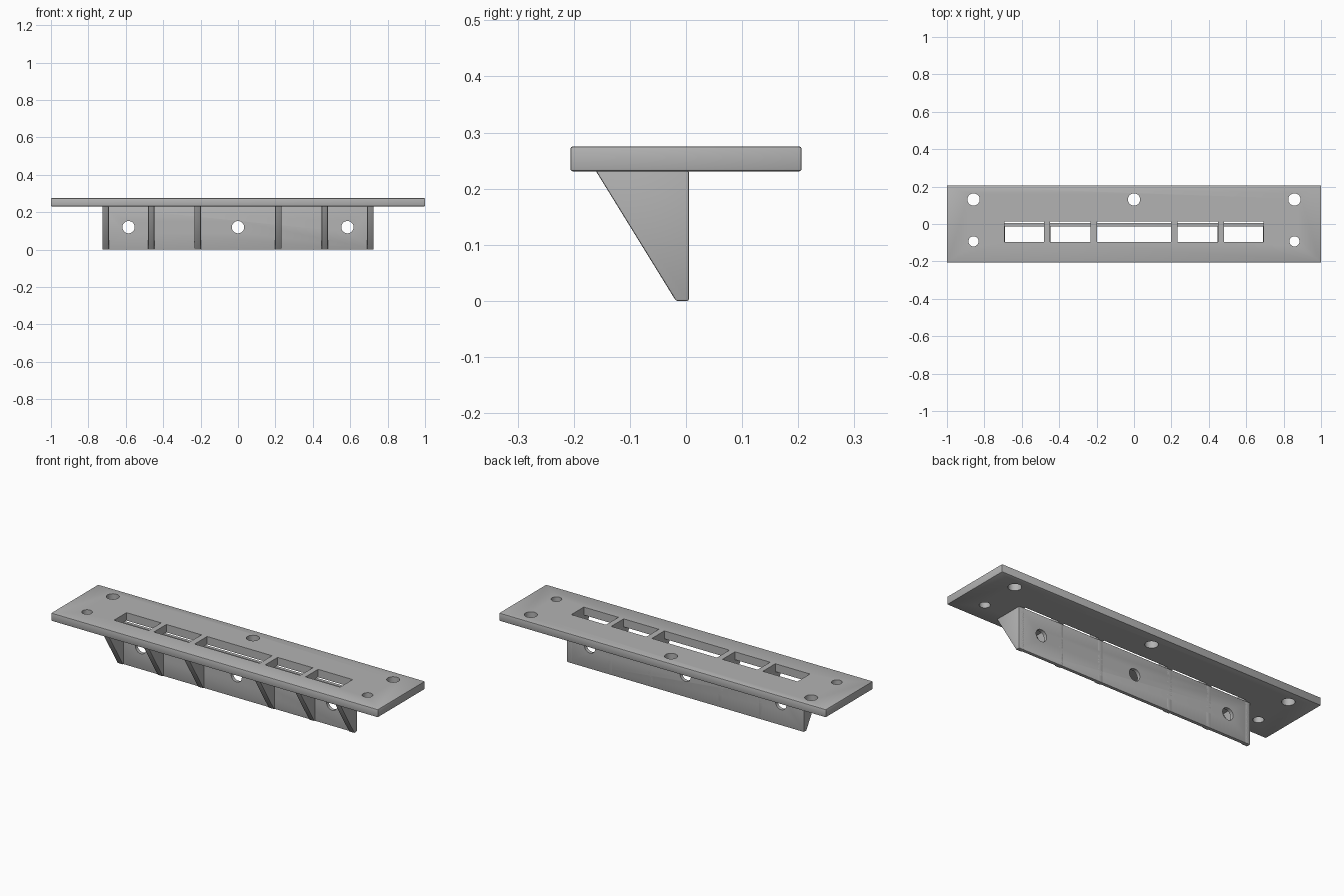
import bpy, bmesh
from mathutils import Matrix

cube = bpy.data.objects.get("Cube")
if cube:
    bpy.data.objects.remove(cube, do_unlink=True)

grey = bpy.data.materials.new("plain grey")
grey.use_nodes = True
COLOUR = (0.45, 0.45, 0.45, 1)
grey.diffuse_color = COLOUR
grey.node_tree.nodes["Principled BSDF"].inputs["Base Color"].default_value = COLOUR


def finish(name, bm):
    bmesh.ops.recalc_face_normals(bm, faces=bm.faces)
    mesh = bpy.data.meshes.new(name)
    bm.to_mesh(mesh)
    bm.free()
    mesh.materials.append(grey)
    obj = bpy.data.objects.new(name, mesh)
    bpy.context.collection.objects.link(obj)
    return obj


def prism(name, x0, x1, profile):
    """Extrude a (y, z) profile along x."""
    bm = bmesh.new()
    face = bm.faces.new([bm.verts.new((x0, y, z)) for y, z in profile])
    new = bmesh.ops.extrude_face_region(bm, geom=[face])["geom"]
    moved = [v for v in new if isinstance(v, bmesh.types.BMVert)]
    bmesh.ops.translate(bm, verts=moved, vec=(x1 - x0, 0, 0))
    return finish(name, bm)


def box(name, x0, x1, y0, y1, z0, z1):
    return prism(name, x0, x1, [(y0, z0), (y1, z0), (y1, z1), (y0, z1)])


def drill(name, x, y, z, radius, axis="Z"):
    bm = bmesh.new()
    turn = Matrix.Rotation(1.5707963, 4, "X") if axis == "Y" else Matrix()
    bmesh.ops.create_cone(bm, cap_ends=True, segments=32, radius1=radius, radius2=radius,
                          depth=0.12, matrix=Matrix.Translation((x, y, z)) @ turn)
    return finish(name, bm)


def bevel(obj, width):
    mod = obj.modifiers.new("soft edges", "BEVEL")
    mod.width = width
    mod.segments = 2


def cut(obj, cutters):
    for c in cutters:
        c.hide_render = True
        c.hide_viewport = True
        c.display_type = "WIRE"
        mod = obj.modifiers.new(c.name, "BOOLEAN")
        mod.operation = "DIFFERENCE"
        mod.solver = "EXACT"
        mod.object = c


def bake(obj):
    """Apply the modifiers and drop the cutters."""
    graph = bpy.context.evaluated_depsgraph_get()
    mesh = bpy.data.meshes.new_from_object(obj.evaluated_get(graph))
    cutters = [m.object for m in obj.modifiers if m.type == "BOOLEAN"]
    obj.modifiers.clear()
    obj.data = mesh
    for c in cutters:
        bpy.data.objects.remove(c, do_unlink=True)
    for o in bpy.context.selected_objects:
        o.select_set(False)
    obj.select_set(True)
    bpy.context.view_layer.objects.active = obj
    bpy.ops.object.shade_smooth_by_angle(angle=0.5)


UNDER, TOP = 0.231, 0.275

# Top plate with slots and screw holes
plate = box("top_plate", -1, 1, -0.206, 0.206, UNDER, TOP)
bevel(plate, 0.004)
slots = [(-0.692, -0.48), (-0.448, -0.233), (-0.199, 0.199), (0.233, 0.448), (0.48, 0.692)]
cutters = [box("slot_cutter", a, b, -0.095, 0.014, 0.2, 0.3) for a, b in slots]
cutters += [drill("large_hole_cutter", x, 0.131, 0.25, 0.033) for x in (-0.858, 0, 0.858)]
cutters += [drill("small_hole_cutter", x, -0.093, 0.25, 0.027) for x in (-0.858, 0.858)]
cut(plate, cutters)
bake(plate)

# Hanging back wall with three bolt holes
wall = box("back_wall", -0.724, 0.724, -0.014, 0.005, 0, UNDER + 0.001)
bevel(wall, 0.003)
cut(wall, [drill("bolt_hole_cutter", x, 0, 0.12, 0.033, "Y") for x in (-0.585, 0, 0.585)])
bake(wall)

# Triangular ribs bracing the wall against the plate
ribs = [(0.199, 0.233), (0.447, 0.48), (0.691, 0.725)]
for a, b in ribs:
    for side, x0, x1 in (("left", a, b), ("right", -b, -a)):
        rib = prism("rib_" + side, x0, x1, [(-0.161, UNDER + 0.001), (-0.018, 0),
                                            (0.005, 0), (0.005, UNDER + 0.001)])
        bevel(rib, 0.003)
        bake(rib)
